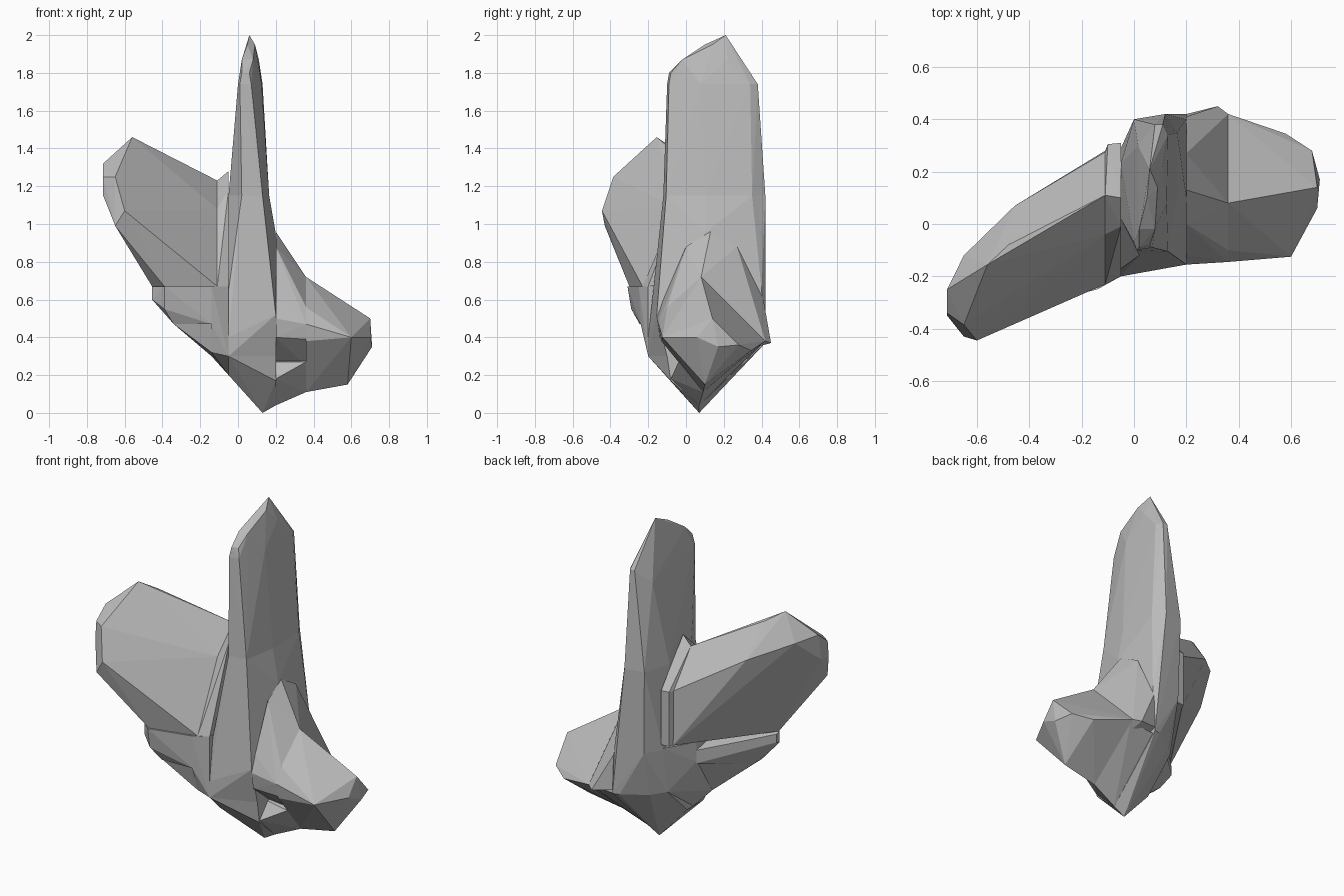
import bpy
import bmesh

default_cube = bpy.data.objects.get("Cube")
if default_cube:
    bpy.data.objects.remove(default_cube, do_unlink=True)

# Single stone colour
stone = bpy.data.materials.new("plain_grey_stone")
stone.use_nodes = True
grey = (.5, .5, .5, 1)
stone.diffuse_color = grey
stone.node_tree.nodes["Principled BSDF"].inputs["Base Color"].default_value = grey


def across(x, *outline):
    """Place a (y, z) outline on an upright plane at the given x."""
    return [(x, y, z) for y, z in outline]


def level(z, *outline):
    """Place an (x, y) outline on a horizontal plane at the given z."""
    return [(x, y, z) for x, y in outline]


def faceted_block(name, *sections):
    """Wrap a chiselled, flat-faced block around its cross-sections."""
    mesh = bpy.data.meshes.new(name)
    bm = bmesh.new()
    for section in sections:
        for point in section:
            bm.verts.new(point)
    bmesh.ops.remove_doubles(bm, verts=bm.verts[:], dist=.001)
    bmesh.ops.convex_hull(bm, input=bm.verts[:], use_existing_faces=False)
    inside = [vert for vert in bm.verts if not vert.link_faces]
    bmesh.ops.delete(bm, geom=inside, context="VERTS")
    bmesh.ops.recalc_face_normals(bm, faces=bm.faces[:])
    bm.to_mesh(mesh)
    bm.free()
    mesh.materials.append(stone)
    block = bpy.data.objects.new(name, mesh)
    bpy.context.collection.objects.link(block)
    return block


# Tall blade, split at one shared level
blade_joint = level(1.15, (-.05, .02), (.02, -.12), (.13, -.105), (.165, .1),
                    (.165, .35), (.12, .42), (0, .4), (-.05, .23))
faceted_block(
    "blade_tip", blade_joint,
    level(1.65, (.015, .3)),
    level(1.74, (0, -.07), (.01, -.1), (.07, -.09), (.125, .08),
          (.13, .34), (.11, .38), (.08, .38)),
    level(1.8, (.02, -.09), (.06, -.08)),
    level(1.87, (.02, -.02), (.08, -.02), (.11, .22)),
    level(1.95, (.09, .14), (.05, .1)),
    level(2, (.06, .21)))

# The trunk and base meet along the same rear corners
rear_corners = level(.37, (.02, .32), (.16, .41), (.2, .42))
faceted_block(
    "blade_trunk", blade_joint, rear_corners,
    across(.2, (.1, .95), (.4, .65), (-.155, .52), (-.1, .3)),
    across(.01, (.39, .65)),
    across(-.05, (-.17, .65), (-.2, .4), (-.2, .3), (.25, .38), (.29, .65)))

# Pointed foot under the blade
faceted_block(
    "pointed_base", rear_corners,
    across(-.05, (-.2, .3), (-.1, .2), (.06, .2), (.25, .38)),
    across(.2, (-.1, .3), (-.08, .17), (.07, .04)),
    level(0, (.13, .07)))

# Short arm on the model's left
arm_upper = ((-.145, .47), (-.1, .56), (.08, .72), (.3, .5), (.42, .38))
faceted_block(
    "arm_shoulder",
    across(.2, (-.155, .5), (-.12, .6), (0, .88), (.13, .96), (.27, .88),
           (.41, .6), (.42, .39), (.02, .27), (-.14, .4)),
    across(.36, *arm_upper, (.02, .25), (-.13, .39)),
    across(.32, (.45, .37)))
faceted_block(
    "arm_underside",
    across(.2, (-.08, .18), (.07, .04), (.4, .36), (0, .27)),
    across(.36, (-.04, .27), (.09, .11), (.4, .37)))
faceted_block(
    "arm_end",
    across(.36, *arm_upper, (.09, .11), (-.13, .38)),
    across(.58, (.1, .15), (.345, .33)),
    across(.6, (-.125, .4)),
    across(.68, (.28, .36)),
    across(.7, (.14, .5), (.06, .4)),
    across(.71, (.17, .35)))

# Broad leaf on the model's right
leaf_root = across(-.11, (-.23, .67), (-.04, 1.08), (.11, 1.23),
                   (.275, 1.02), (.28, .69))
faceted_block(
    "leaf_collar", leaf_root,
    across(-.1, (.305, 1.02), (.305, .69)),
    across(-.05, (-.2, .67), (-.01, 1.18), (.1, 1.28), (.31, 1.02), (.31, .69)))
faceted_block(
    "broad_leaf", leaf_root,
    across(-.39, (-.3, .67)),
    across(-.455, (-.24, .67), (.07, 1.22)),
    across(-.48, (-.08, 1.41)),
    across(-.56, (-.155, 1.46)),
    across(-.6, (-.445, 1.07)),
    across(-.65, (-.12, 1.3), (-.43, .99), (-.385, 1.25)),
    across(-.714, (-.25, 1.32), (-.35, 1.15), (-.34, 1.25), (-.28, 1.16)))

# Stepped wedges supporting the leaf
faceted_block(
    "leaf_support_inner",
    across(-.05, (-.2, .3), (-.2, .67), (.29, .66), (.25, .38), (0, .2)),
    across(-.14, (-.24, .47), (-.25, .67), (.1, .65), (.1, .53),
           (-.05, .3), (-.19, .32)))
faceted_block(
    "leaf_support_outer",
    across(-.14, (-.24, .47), (-.25, .67), (.1, .6), (.1, .52), (0, .47)),
    across(-.34, (-.245, .47), (-.18, .47)),
    across(-.39, (-.31, .67), (-.29, .55)),
    across(-.455, (-.25, .67), (-.22, .66), (-.25, .6), (-.22, .61)))
faceted_block(
    "leaf_support_lower",
    across(-.14, (-.23, .47), (.08, .51), (-.05, .3), (-.19, .32)),
    across(-.34, (-.24, .47), (-.18, .47)))
